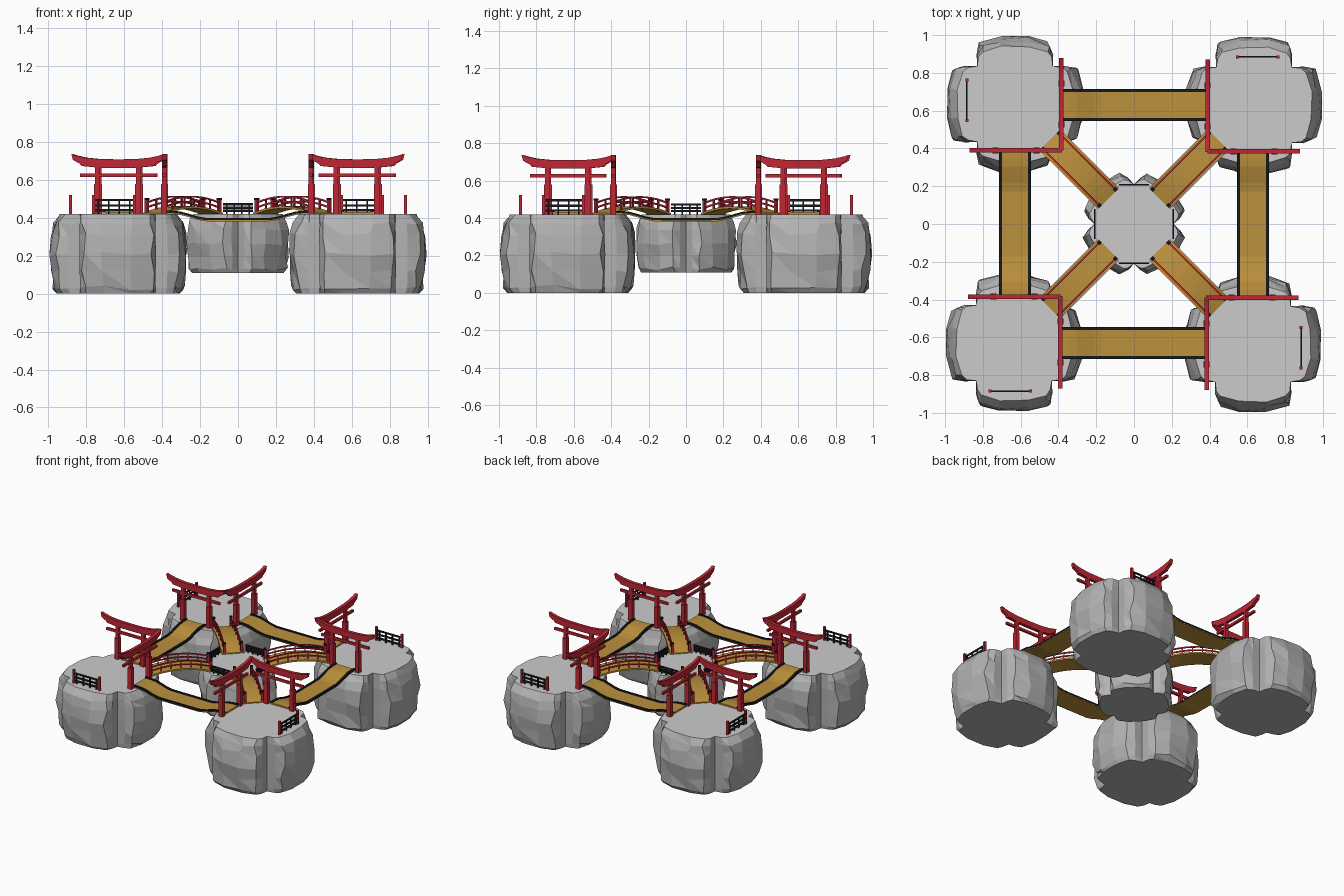
import bpy, bmesh, random
from math import pi, radians
from mathutils import Matrix, Vector

if "Cube" in bpy.data.objects:
    bpy.data.objects.remove(bpy.data.objects["Cube"])

random.seed(4)
TOP = 0.42


def material(name, rgb):
    m = bpy.data.materials.new(name)
    m.diffuse_color = (*rgb, 1)
    m.use_nodes = True
    m.node_tree.nodes["Principled BSDF"].inputs["Base Color"].default_value = m.diffuse_color
    return m


RED = material("red_paint", (0.52, 0.02, 0.035))
GOLD = material("gold_planks", (0.50, 0.28, 0.045))
BLACK = material("black_lacquer", (0.008, 0.010, 0.012))


def box(bm, x0, x1, y0, y1, z0, z1):
    m = Matrix.Translation(((x0 + x1) / 2, (y0 + y1) / 2, (z0 + z1) / 2))
    bmesh.ops.create_cube(bm, size=1, matrix=m @ Matrix.Diagonal((x1 - x0, y1 - y0, z1 - z0, 1)))


def prism(bm, pts, y0, y1):
    """Extrude an x-z outline from y0 to y1."""
    a = [bm.verts.new((x, y0, z)) for x, z in pts]
    b = [bm.verts.new((x, y1, z)) for x, z in pts]
    bm.faces.new(a)
    bm.faces.new(b[::-1])
    for i in range(len(pts)):
        j = (i + 1) % len(pts)
        bm.faces.new((a[j], a[i], b[i], b[j]))


def strip(bm, f, x0, x1, y0, y1, lo, hi, n=10):
    """Curved slab following height f(x)."""
    xs = [x0 + (x1 - x0) * i / n for i in range(n + 1)]
    prism(bm, [(x, f(x) + lo) for x in xs] + [(x, f(x) + hi) for x in reversed(xs)], y0, y1)


def finish(name, bm, mat=None, base=Matrix(), turns=4):
    """Bake the mesh in place and repeat it around the centre."""
    bmesh.ops.transform(bm, matrix=base, verts=bm.verts)
    bmesh.ops.recalc_face_normals(bm, faces=bm.faces)
    me = bpy.data.meshes.new(name)
    bm.to_mesh(me)
    bm.free()
    if mat:
        me.materials.append(mat)
    for k in range(turns):
        o = bpy.data.objects.new(f"{name}_{k + 1}", me)
        o.rotation_euler.z = k * pi / 2
        bpy.context.collection.objects.link(o)


# Rocky islands: cross-shaped plan, faceted bulging arms, straight grooves
def rock():
    bm = bmesh.new()
    half = [(0.198, 0.262), (0.178, 0.315), (0.075, 0.347)]
    arm = [(-u, v) for u, v in half] + half[::-1]
    levels = [(0.0, 0.92, 0.96), (0.03, 0.98, 1.0), (0.12, 1.0, 1.02), (0.21, 1.03, 1.02),
              (0.31, 1.01, 1.01), (0.37, 0.96, 1.0), (TOP, 0.88, 0.97)]
    rings = []
    for li, (z, out, wide) in enumerate(levels):
        ends = li in (0, len(levels) - 1)
        ring = []
        for k in range(4):
            rot = Matrix.Rotation(-k * pi / 2, 3, 'Z')
            ring.append(bm.verts.new(rot @ Vector((-0.2, 0.2, z))))  # groove corner
            for i, (u, v) in enumerate(arm):
                j = 0.003 if ends or i in (0, 5) else 0.012
                o = 1 + (out - 1) * (0.4 if i in (0, 5) else 1)
                p = Vector((u * wide + random.uniform(-j, j),
                            min(0.36, v * o + random.uniform(-j, j)),
                            z if ends else z + random.uniform(-j, j)))
                ring.append(bm.verts.new(rot @ p))
        rings.append(ring)
    n = len(rings[0])
    for a, b in zip(rings, rings[1:]):
        for i in range(n):
            j = (i + 1) % n
            q = (a[i], a[j], b[j], b[i])
            if i % 7 in (0, 6) or random.random() < 0.6:
                bm.faces.new(q)
            else:
                bm.faces.new((q[0], q[1], q[2]))
                bm.faces.new((q[0], q[2], q[3]))
    bm.faces.new(rings[0])
    bm.faces.new(rings[-1]).material_index = 1
    return bm


CORNER = Matrix.Translation((-0.63, 0.635, 0))
finish("corner_island", rock(), base=CORNER)
finish("centre_island", rock(), turns=1, base=Matrix.Translation((0, 0, TOP * 0.26))
       @ Matrix.Rotation(pi / 4, 4, 'Z') @ Matrix.Scale(0.74, 4))
STONE = material("stone_side", (0.45, 0.45, 0.45))
STONE_TOP = material("stone_top", (0.8, 0.8, 0.8))
for o in bpy.data.objects:
    if "island" in o.name and not o.data.materials:
        o.data.materials.append(STONE)
        o.data.materials.append(STONE_TOP)


# Torii gates: two per corner island
def gate():
    bm = bmesh.new()
    half = [(0, 0.709), (0.10, 0.711), (0.17, 0.718), (0.215, 0.728), (0.245, 0.738),
            (0.236, 0.706), (0.20, 0.686), (0.19, 0.674), (0.10, 0.665), (0, 0.664)]
    prism(bm, half + [(-x, z) for x, z in half[-2:0:-1]], -0.012, 0.012)
    box(bm, -0.20, 0.20, -0.008, 0.008, 0.616, 0.634)
    for x in (-0.108, 0.108):
        box(bm, x - 0.012, x + 0.012, -0.012, 0.012, TOP, 0.68)
        box(bm, x - 0.016, x + 0.016, -0.016, 0.016, TOP, 0.58)
    return bm


for side, m in (("south", Matrix.Translation((-0.625, 0.39, 0))),
                ("east", Matrix.Translation((-0.385, 0.635, 0)) @ Matrix.Rotation(pi / 2, 4, 'Z'))):
    finish(f"{side}_gate", gate(), RED, m)


# Sagging outer bridges with black rims
def sag(x):
    t = min(1, max(0, (abs(x) - 0.16) / 0.18))
    return 0.388 + 0.038 * t * t * (3 - 2 * t)


B = Matrix.Translation((0, 0.63, 0))
bm = bmesh.new()
strip(bm, sag, -0.39, 0.39, -0.084, 0.084, -0.006, 0.005, 18)
finish("outer_bridge_deck", bm, GOLD, B)
bm = bmesh.new()
for s in (-1, 1):
    y = s * 0.078
    strip(bm, sag, -0.39, 0.39, y - 0.008, y + 0.008, 0, 0.012, 18)
finish("outer_bridge_rim", bm, BLACK, B)


# Arched diagonal bridges with red railings
def arch(x):
    return 0.421 + 0.035 * (1 - ((x - 0.41) / 0.22) ** 2)


D = Matrix.Rotation(radians(135), 4, 'Z')
bm = bmesh.new()
strip(bm, arch, 0.19, 0.63, -0.078, 0.078, -0.006, 0.006)
finish("arched_bridge_deck", bm, GOLD, D)
rail, caps = bmesh.new(), bmesh.new()
for s in (-1, 1):
    y = s * 0.060
    for h in (0.026, 0.052):
        strip(rail, arch, 0.20, 0.62, y - 0.004, y + 0.004, h, h + 0.009)
    for i in range(7):
        x = 0.20 + 0.07 * i
        end = i in (0, 6)
        w, h = (0.008, 0.078) if end else (0.004, 0.058)
        box(rail, x - w, x + w, y - w, y + w, arch(x) - 0.006, arch(x) + h)
        if end:
            box(caps, x - 0.0095, x + 0.0095, y - 0.0095, y + 0.0095, arch(x) + h - 0.008, arch(x) + h + 0.003)
finish("arched_bridge_railing", rail, RED, D)
finish("arched_bridge_post_caps", caps, BLACK, D)


# Lattice fences
def fence(half, heights, bars):
    bm = bmesh.new()
    for z in heights:
        box(bm, -half, half, -0.004, 0.004, z - 0.006, z + 0.006)
    for i in range(bars):
        x = -half + 2 * half * (i + 0.5) / bars
        box(bm, x - 0.004, x + 0.004, -0.004, 0.004, TOP, heights[-1])
    return bm


F = Matrix.Translation((-0.885, 0.655, 0)) @ Matrix.Rotation(pi / 2, 4, 'Z')
finish("island_fence", fence(0.11, (0.44, 0.466, 0.495), 4), BLACK, F)
bm = bmesh.new()
for x in (-0.108, 0.108):
    box(bm, x - 0.008, x + 0.008, -0.008, 0.008, TOP, 0.522)
finish("island_fence_posts", bm, RED, F)
finish("centre_fence", fence(0.08, (0.438, 0.454, 0.472), 4), BLACK, Matrix.Translation((0, 0.208, 0)))
